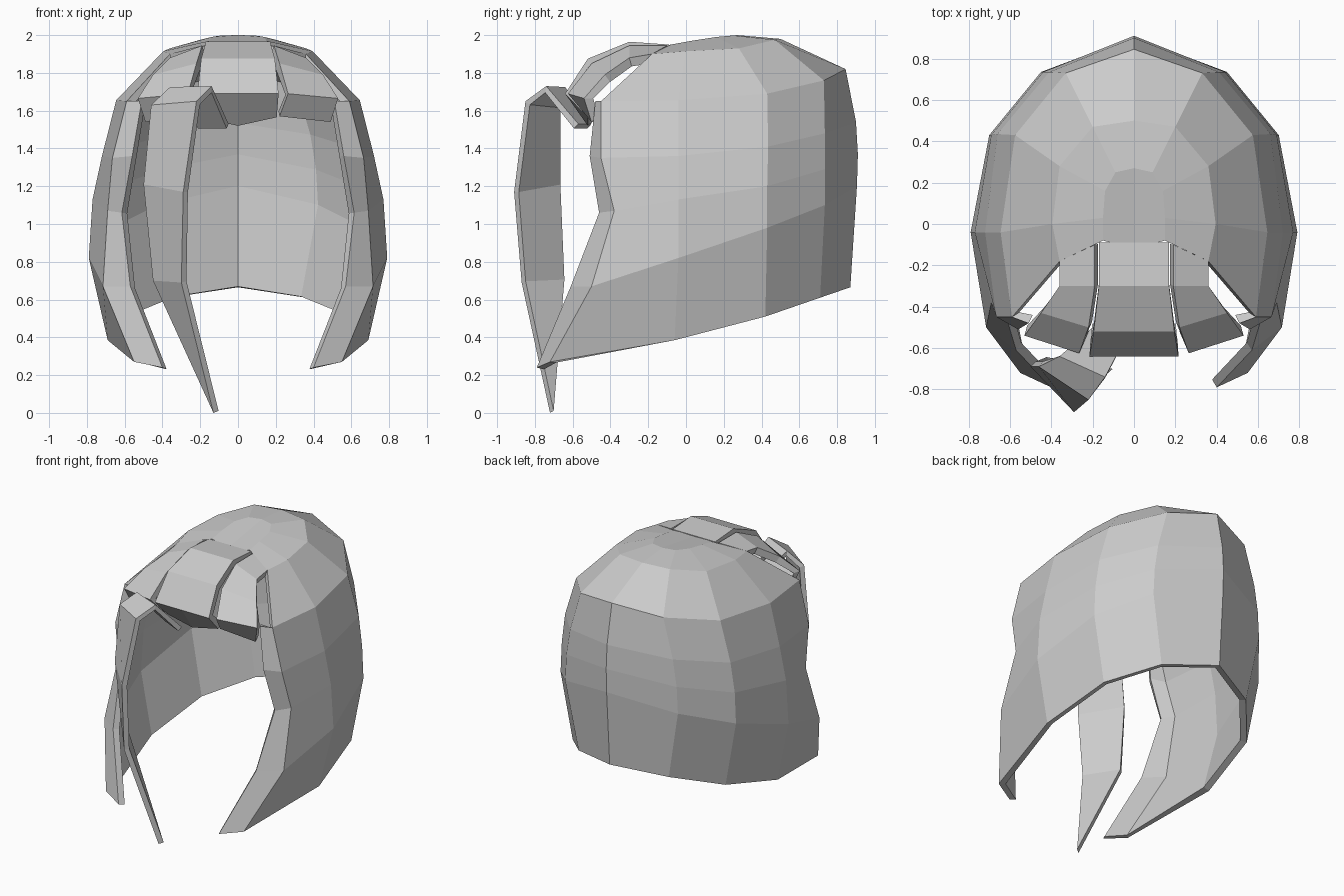
import bpy, bmesh


def sheet(name, columns, thickness, mirror=False, cap=None):
    """Skin neighbouring columns of points, then mirror and thicken inward."""
    bm = bmesh.new()
    grid = [[bm.verts.new(p) for p in col] for col in columns]
    for a, b in zip(grid, grid[1:]):
        for r in range(min(len(a), len(b)) - 1):
            bm.faces.new((a[r], a[r + 1], b[r + 1], b[r]))
    if cap:
        ring = [col[-1] for col in grid if len(col) == len(grid[0])]
        bm.faces.new(([*ring, bm.verts.new(cap)])[::-1])
    bmesh.ops.remove_doubles(bm, verts=bm.verts, dist=0.0005)
    mesh = bpy.data.meshes.new(name)
    bm.to_mesh(mesh)
    bm.free()
    ob = bpy.data.objects.new(name, mesh)
    bpy.context.collection.objects.link(ob)
    if mirror:
        mod = ob.modifiers.new("mirror", 'MIRROR')
        mod.use_clip = True
    sol = ob.modifiers.new("thickness", 'SOLIDIFY')
    sol.thickness = thickness
    sol.offset = -1
    return ob


# Main shell: columns run hem to crown, from centre back round to the face
back = [(0, .87, .665), (0, .905, 1.2), (0, .91, 1.37), (0, .9, 1.54),
        (0, .845, 1.82), (0, .5, 1.98), (0, .27, 2.0)]
back_side = [(.36, .71, .61), (.45, .735, 1.1), (.44, .735, 1.29), (.41, .735, 1.48),
             (.33, .73, 1.76), (.2, .47, 1.975), (.09, .25, 1.998)]
rear_side = [(.61, .42, .51), (.70, .43, .98), (.69, .43, 1.2), (.66, .435, 1.41),
             (.575, .43, 1.69), (.36, .28, 1.93), (.14, .16, 1.99)]
side = [(.69, -.06, .385), (.79, -.04, .82), (.77, -.04, 1.13), (.72, -.04, 1.36),
        (.645, -.04, 1.655), (.395, 0, 1.915), (.15, .03, 1.97)]
front_side = [(.55, -.72, .27), (.715, -.5, .67), (.69, -.38, 1.07), (.665, -.45, 1.35),
              (.59, -.45, 1.65), (.36, -.18, 1.9), (.15, -.08, 1.95)]
face_edge = [(.4, -.79, .24), (.57, -.61, .67), (.615, -.46, 1.06), (.56, -.51, 1.36),
             (.51, -.48, 1.65)]
sheet("hair_shell", [back, back_side, rear_side, side, front_side, face_edge],
      .045, mirror=True, cap=(0, -.12, 1.94))

# Centre fringe: profile swept over half the width, then mirrored
middle = [(0, -.09, 1.95), (0, -.3, 1.965), (0, -.52, 1.875), (0, -.64, 1.69), (0, -.52, 1.52)]
edge_x = [.17, .17, .195, .215, .205]
edge = [(x, y, z + dz) for x, (_, y, z), dz in zip(edge_x, middle, (0, 0, 0, 0, .045))]
sheet("centre_fringe", [middle, edge], .05, mirror=True)

# Side fringe locks
inner = [(.19, -.1, 1.945), (.19, -.3, 1.945), (.22, -.5, 1.85), (.265, -.625, 1.69), (.22, -.52, 1.57)]
outer = [(.36, -.18, 1.9), (.36, -.3, 1.88), (.45, -.43, 1.79), (.53, -.54, 1.665), (.49, -.5, 1.54)]
sheet("side_fringe", [inner, outer], .05, mirror=True)

# Loose strand curling out of the fringe and hanging to a point
strand_left = [(-.2, -.5, 1.53), (-.36, -.64, 1.725), (-.46, -.69, 1.63), (-.5, -.69, 1.21),
               (-.45, -.665, .7), (-.13, -.72, 0)]
strand_right = [(-.05, -.57, 1.53), (-.14, -.74, 1.73), (-.22, -.85, 1.65), (-.29, -.91, 1.17),
                (-.3, -.87, .69), (-.13, -.72, 0)]
sheet("loose_strand", [strand_left, strand_right], .035)
